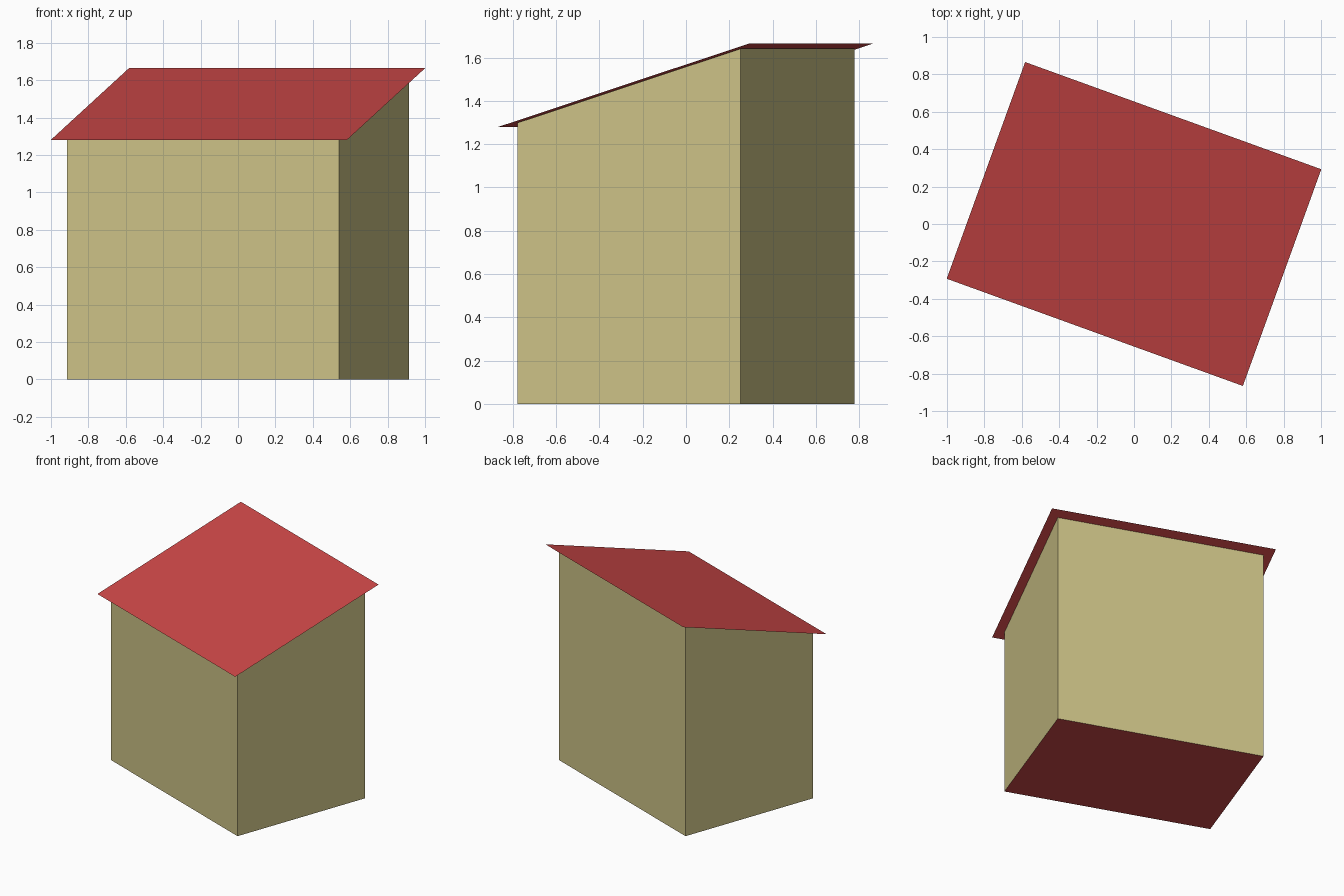
import bpy
import bmesh
import math
from mathutils import Matrix

cube = bpy.data.objects.get("Cube")
if cube:
    bpy.data.objects.remove(cube, do_unlink=True)

TURN = Matrix.Rotation(math.radians(-19.9), 4, 'Z')
ROOF_W, ROOF_D = 1.684, 1.232
WALL_W, WALL_D = 1.548, 1.096
LOW, HIGH = 1.28, 1.665


def roof_height(y):
    return LOW + (HIGH - LOW) * (y / ROOF_D + 0.5)


def make_material(name, srgb):
    linear = [((c / 255 + 0.055) / 1.055) ** 2.4 for c in srgb] + [1.0]
    mat = bpy.data.materials.new(name)
    mat.use_nodes = True
    mat.diffuse_color = linear
    mat.node_tree.nodes["Principled BSDF"].inputs["Base Color"].default_value = linear
    return mat


def make_object(name, bm, materials):
    bm.transform(TURN)
    mesh = bpy.data.meshes.new(name)
    bm.to_mesh(mesh)
    bm.free()
    for mat in materials:
        mesh.materials.append(mat)
    obj = bpy.data.objects.new(name, mesh)
    bpy.context.collection.objects.link(obj)
    return obj


cream = make_material("cream wall", (204, 194, 134))
red = make_material("red roof", (204, 71, 71))

# Walls with a red floor, open at the top under the sloping roof
bm = bmesh.new()
bmesh.ops.create_cube(bm, size=1)
for v in bm.verts:
    top = v.co.z > 0
    v.co.x *= WALL_W
    v.co.y *= WALL_D
    v.co.z = roof_height(v.co.y) - 0.003 if top else 0
bm.normal_update()
for f in bm.faces:
    f.material_index = 1 if f.normal.z < -0.5 else 0
bmesh.ops.delete(bm, geom=[f for f in bm.faces if f.normal.z > 0.5], context='FACES_ONLY')
make_object("walls", bm, [cream, red])

# Thin single-pitch roof sheet overhanging every wall
bm = bmesh.new()
bmesh.ops.create_grid(bm, x_segments=1, y_segments=1, size=0.5)
for v in bm.verts:
    v.co.x *= ROOF_W
    v.co.y *= ROOF_D
    v.co.z = roof_height(v.co.y)
make_object("roof", bm, [red])
